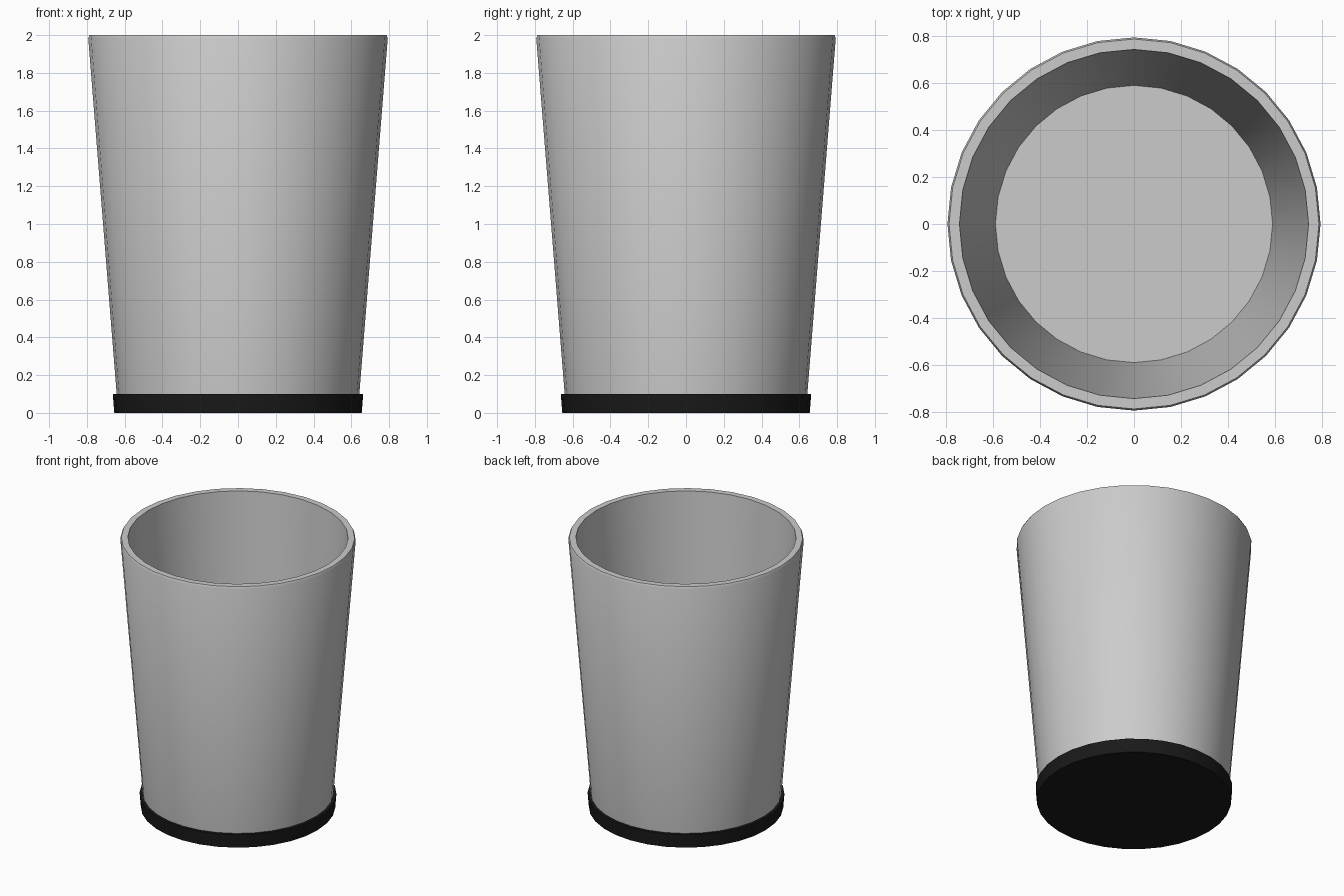
import bpy, bmesh, math

if "Cube" in bpy.data.objects:
    bpy.data.objects.remove(bpy.data.objects["Cube"])

SIDES = 32


def lathe(name, profile, color=None):
    """Revolve an (r, z) profile around z; points with r = 0 close the ends."""
    bm = bmesh.new()
    rings = []
    for r, z in profile:
        if r == 0:
            rings.append([bm.verts.new((0, 0, z))] * SIDES)
        else:
            rings.append([bm.verts.new((r * math.cos(2 * math.pi * i / SIDES),
                                        r * math.sin(2 * math.pi * i / SIDES), z))
                          for i in range(SIDES)])
    for a, b in zip(rings, rings[1:]):
        for i in range(SIDES):
            j = (i + 1) % SIDES
            bm.faces.new(dict.fromkeys((a[i], a[j], b[j], b[i])))
    bmesh.ops.recalc_face_normals(bm, faces=bm.faces)
    mesh = bpy.data.meshes.new(name)
    bm.to_mesh(mesh)
    bm.free()
    obj = bpy.data.objects.new(name, mesh)
    bpy.context.collection.objects.link(obj)
    if color:
        mat = bpy.data.materials.new(name)
        mat.diffuse_color = color
        mat.use_nodes = True
        mat.node_tree.nodes["Principled BSDF"].inputs["Base Color"].default_value = mat.diffuse_color
        mesh.materials.append(mat)
    bpy.ops.object.select_all(action='DESELECT')
    obj.select_set(True)
    bpy.context.view_layer.objects.active = obj
    bpy.ops.object.shade_smooth_by_angle(angle=math.radians(30))
    return obj


# Tapered cup: underside, outer wall, bevelled rim, inner wall, floor
lathe("cup", [(0, 0.02), (0.636, 0.02), (0.793, 1.985), (0.786, 2.0),
              (0.742, 2.0), (0.589, 0.07), (0, 0.07)])

# Black foot band wrapping the bottom of the cup
lathe("base", [(0, 0), (0.655, 0), (0.663, 0.1), (0.642, 0.1),
               (0.636, 0.02), (0, 0.02)], (0.01, 0.01, 0.01, 1))
